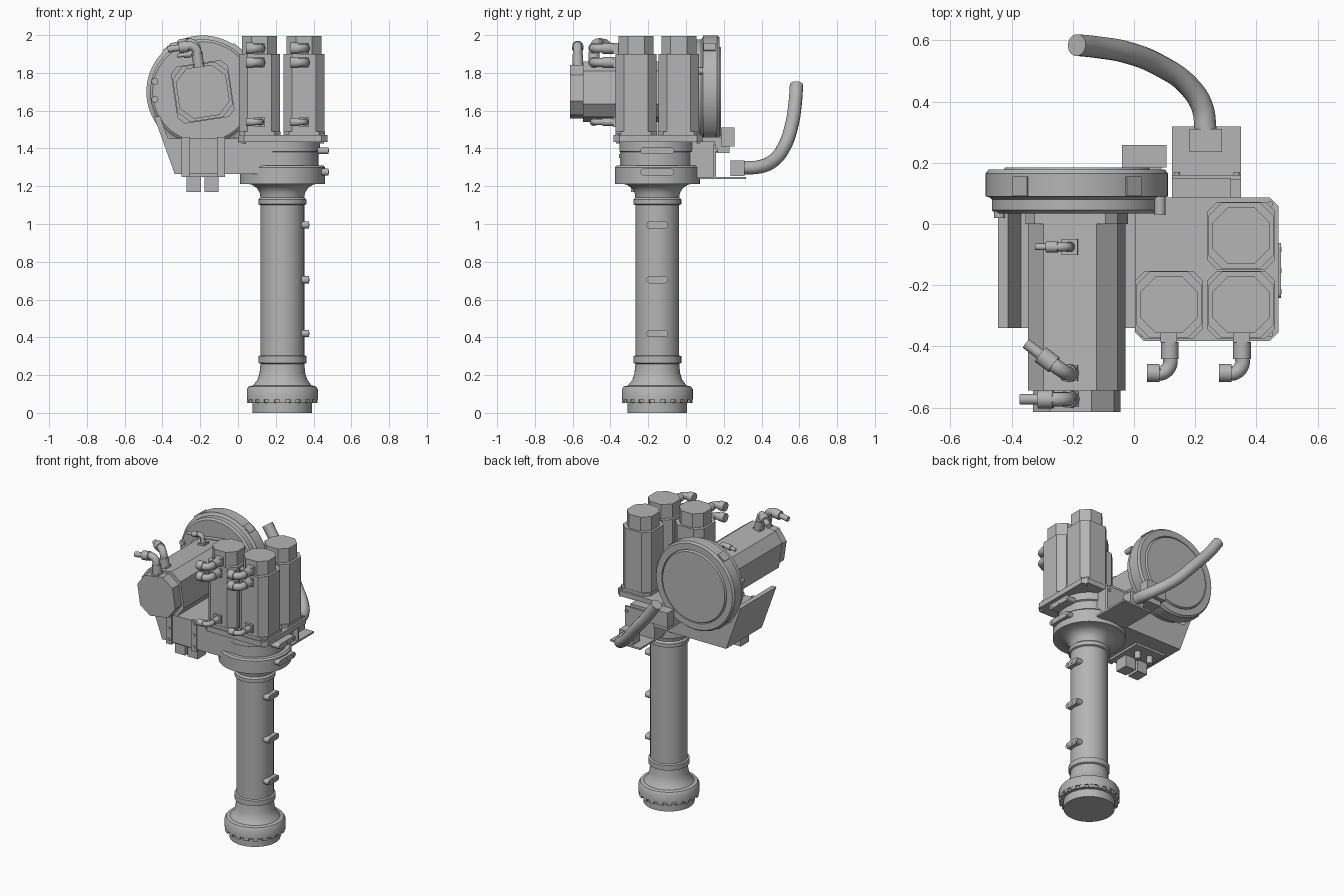
import bpy, bmesh, math
from mathutils import Vector, Matrix

cube = bpy.data.objects.get("Cube")
if cube:
    bpy.data.objects.remove(cube)

grey = bpy.data.materials.new("machine_grey")
grey.use_nodes = True
grey.diffuse_color = (0.46, 0.46, 0.46, 1)
grey.node_tree.nodes["Principled BSDF"].inputs["Base Color"].default_value = grey.diffuse_color

AXIS = Vector((0.235, -0.152, 0))      # column axis
HUB = Vector((-0.187, 0, 1.70))        # drum and side motor axis
TILT = math.radians(-8.5)


def finish(name, bm, matrix=None, smooth=True):
    """Turn a bmesh into a named grey object."""
    if matrix:
        bm.transform(matrix)
    bmesh.ops.recalc_face_normals(bm, faces=bm.faces)
    mesh = bpy.data.meshes.new(name)
    bm.to_mesh(mesh)
    bm.free()
    obj = bpy.data.objects.new(name, mesh)
    bpy.context.collection.objects.link(obj)
    mesh.materials.append(grey)
    if smooth:
        bpy.ops.object.select_all(action='DESELECT')
        obj.select_set(True)
        bpy.context.view_layer.objects.active = obj
        bpy.ops.object.shade_smooth_by_angle(angle=math.radians(35))
    return obj


def box(name, x, y, z, matrix=None):
    bm = bmesh.new()
    bmesh.ops.create_cube(bm, size=1)
    for v in bm.verts:
        v.co = [a + (b - a) * (c + 0.5) for (a, b), c in zip((x, y, z), v.co)]
    return finish(name, bm, matrix, False)


def prism(name, outline, low, high, matrix=None):
    """Extrude a flat outline along local z."""
    bm = bmesh.new()
    face = bm.faces.new([bm.verts.new((u, v, low)) for u, v in outline])
    new = bmesh.ops.extrude_face_region(bm, geom=[face])["geom"]
    for v in new:
        if isinstance(v, bmesh.types.BMVert):
            v.co.z = high
    return finish(name, bm, matrix, False)


def octagon(size, cut):
    h, k = size / 2, size / 2 - cut
    return [(h, -k), (h, k), (k, h), (-k, h), (-h, k), (-h, -k), (-k, -h), (k, -h)]


def lathe(name, profile, matrix, steps=64):
    """Spin a (radius, height) profile about local z."""
    bm = bmesh.new()
    verts = [bm.verts.new((r, 0, z)) for r, z in profile]
    edges = [bm.edges.new(pair) for pair in zip(verts, verts[1:])]
    bmesh.ops.spin(bm, geom=verts + edges, cent=(0, 0, 0), axis=(0, 0, 1),
                   angle=math.tau, steps=steps, use_duplicate=False)
    bmesh.ops.remove_doubles(bm, verts=bm.verts, dist=0.0001)
    return finish(name, bm, matrix)


def rod(name, start, end, radius, sides=24):
    start, end = Vector(start), Vector(end)
    d = end - start
    bm = bmesh.new()
    bmesh.ops.create_cone(bm, cap_ends=True, segments=sides, radius1=radius,
                          radius2=radius, depth=d.length)
    turn = d.to_track_quat('Z', 'Y').to_matrix().to_4x4()
    return finish(name, bm, Matrix.Translation((start + end) / 2) @ turn)


def tube(name, points, radius):
    """Sweep a round section along a smooth path."""
    curve = bpy.data.curves.new(name, 'CURVE')
    curve.dimensions = '3D'
    curve.bevel_depth, curve.bevel_resolution = radius, 5
    curve.use_fill_caps = True
    curve.resolution_u = 10
    spline = curve.splines.new('BEZIER')
    spline.bezier_points.add(len(points) - 1)
    for bp, p in zip(spline.bezier_points, points):
        bp.co = p
        bp.handle_left_type = bp.handle_right_type = 'AUTO'
    obj = bpy.data.objects.new(name, curve)
    bpy.context.collection.objects.link(obj)
    curve.materials.append(grey)
    return obj


def elbow(name, base, out, side, radius, rise, reach):
    """Pipe fitting: collar, bend and end collar."""
    base, out, side = Vector(base), Vector(out).normalized(), Vector(side).normalized()
    bend = base + out * rise
    end = bend + side * reach
    rod(name + "_collar", base, base + out * rise * 0.55, radius * 1.15)
    tube(name + "_bend", [base + out * rise * 0.45, bend - out * radius,
                          bend + side * radius, bend + side * reach * 0.6], radius * 0.95)
    rod(name + "_end", bend + side * reach * 0.45, end, radius * 1.2)


def slot(name, x, z, half, height):
    """Pill-shaped port block with three sockets on the column's left side."""
    y, r = AXIS.y, height / 2
    arc = [math.pi * i / 10 - math.pi / 2 for i in range(11)]
    right = [((half - r) + r * math.cos(a), r * math.sin(a)) for a in arc]
    outline = right + [(-u, -v) for u, v in right]
    face_x = Matrix(((0, 0, 1, 0), (1, 0, 0, y), (0, 1, 0, z), (0, 0, 0, 1)))
    prism(name, outline, x - 0.06, x, face_x)
    for k in (-1, 0, 1):
        yy = y + k * (half - r) * 0.95
        rod(name + "_socket", (x - 0.01, yy, z), (x + 0.002, yy, z), r * 0.45, 12)


# Column, with foot, neck rings and upper flanges
column = Matrix.Translation(AXIS)
lathe("column", [(0, 0), (0.158, 0), (0.158, 0.055), (0.178, 0.055), (0.178, 0.07),
                 (0.188, 0.07), (0.188, 0.125), (0.178, 0.14), (0.155, 0.145),
                 (0.132, 0.175), (0.121, 0.21), (0.116, 0.26), (0.127, 0.265),
                 (0.127, 0.3), (0.116, 0.305), (0.116, 1.1), (0.127, 1.105),
                 (0.127, 1.13), (0.116, 1.14), (0.12, 1.165), (0.135, 1.19),
                 (0.165, 1.21), (0.225, 1.213), (0.225, 1.3), (0.215, 1.31),
                 (0.19, 1.31), (0.19, 1.38), (0.2, 1.385), (0.2, 1.44), (0, 1.44)], column)
for i in range(20):
    turn = column @ Matrix.Rotation(math.tau * i / 20, 4, 'Z')
    box("foot_tooth", (0.16, 0.187), (-0.016, 0.016), (0.052, 0.075), turn)
for z in (0.42, 0.705, 0.995):
    slot("column_port", 0.377, z, 0.058, 0.038)
for z in (1.275, 1.388):
    slot("flange_port", 0.48, z, 0.09, 0.036)

# Mounting plate and three upright motors
plate = Matrix.Translation((0.238, -0.148, 0))
prism("motor_plate", octagon(0.47, 0.03), 1.435, 1.47, plate)
for x, y in ((0.114, -0.264), (0.35, -0.264), (0.35, -0.038)):
    spot = Matrix.Translation((x, y, 0))
    prism("motor_pad", octagon(0.22, 0.03), 1.47, 1.49, spot)
    prism("motor_body", octagon(0.216, 0.045), 1.49, 1.9, spot)
    prism("motor_cap", octagon(0.186, 0.05), 1.9, 1.995, spot)
    if y < -0.2:
        for z, r in ((1.93, 0.025), (1.855, 0.025), (1.54, 0.018)):
            box("fitting_base", (x - 0.027, x + 0.027), (-0.387, -0.33), (z - 0.027, z + 0.027))
            elbow("motor_fitting", (x + 0.003, -0.385, z), (0, -1, 0), (-1, 0, 0), r, 0.102, 0.075)
for x in (0.03, 0.445):
    for y in (-0.36, 0.065):
        rod("plate_bolt", (x, y, 1.425), (x, y, 1.478), 0.01, 12)

# Side bracket with sloping wing (outline in x and z, extruded along y)
to_y = Matrix(((1, 0, 0, 0), (0, 0, 1, 0), (0, 1, 0, 0), (0, 0, 0, 1)))
prism("side_bracket", [(-0.445, 1.57), (-0.335, 1.265), (0.2, 1.265), (0.2, 1.452),
                       (-0.37, 1.452), (-0.412, 1.57)], -0.34, 0.045, to_y)
for x in (-0.278, -0.09):
    box("bracket_strap", (x - 0.02, x + 0.02), (-0.349, -0.33), (1.25, 1.46))
    for z in (1.28, 1.36, 1.44):
        rod("strap_bolt", (x, -0.355, z), (x, -0.34, z), 0.011, 12)
box("bracket_base", (-0.3, -0.07), (-0.32, -0.06), (1.25, 1.27))
for x in (-0.235, -0.14):
    box("bracket_socket", (x - 0.038, x + 0.038), (-0.29, -0.2), (1.17, 1.26))
    rod("bracket_plug", (x, -0.13, 1.2), (x, -0.13, 1.26), 0.02)

# Drum, lathed about the y axis (local z points to the back)
drum = Matrix.Translation(HUB) @ Matrix.Rotation(-math.pi / 2, 4, 'X')
lathe("drum", [(0, 0.035), (0.265, 0.035), (0.278, 0.045), (0.278, 0.08), (0.287, 0.088),
               (0.298, 0.09), (0.298, 0.165), (0.288, 0.178), (0.245, 0.178),
               (0.242, 0.17), (0.235, 0.185), (0, 0.185)], drum, 72)
for a in (52, 128, 232, 308):
    turn = Matrix.Translation(HUB) @ Matrix.Rotation(-math.radians(a), 4, 'Y')
    box("rim_lug", (0.27, 0.304), (0.092, 0.155), (-0.03, 0.03), turn)
for z in (1.66, 1.755):
    rod("drum_bolt", (-0.44, 0.02, z), (-0.44, 0.06, z), 0.018, 16)
rod("drum_peg", (0.085, 0.03, 1.81), (0.085, 0.09, 1.81), 0.018, 16)

# Side motor, tilted about the drum axis (local z points to the front)
tilt = Matrix.Translation(HUB) @ Matrix.Rotation(TILT, 4, 'Y')
forward = tilt @ Matrix.Rotation(math.pi / 2, 4, 'X')
prism("side_motor_pad", octagon(0.305, 0.035), -0.04, 0, forward)
prism("side_motor_body", octagon(0.296, 0.06), 0, 0.545, forward)
prism("side_motor_cap", octagon(0.268, 0.065), 0.545, 0.615, forward)

# Fittings on the side motor
spin = tilt.to_3x3()
for y, top, side, r, rise, reach in ((-0.075, 0.148, (-1, 0, 0), 0.015, 0.06, 0.07),
                                     (-0.487, 0.148, (-1, 0.75, 0), 0.025, 0.115, 0.10),
                                     (-0.573, 0.134, (-1, 0, 0), 0.025, 0.115, 0.09)):
    box("side_fitting_base", (-0.026, 0.026), (y - 0.026, y + 0.026), (top - 0.02, top + 0.012), tilt)
    base, way = tilt @ Vector((0, y, top)), spin @ Vector(side).normalized()
    up = spin @ Vector((0, 0, 1))
    elbow("side_fitting", base, up, way, r, rise, reach)
    tip = base + up * rise + way * reach
    rod("side_fitting_nozzle", tip - way * 0.01, tip + way * 0.06 * r / 0.025, r * 0.7)

# Rear housing, tray and cable block
box("rear_housing", (0.125, 0.315), (-0.1, 0.15), (1.25, 1.44))
box("rear_panel", (0.125, 0.35), (0.145, 0.16), (1.25, 1.42))
box("rear_tray", (0.125, 0.35), (0.06, 0.318), (1.238, 1.25))
box("cable_block", (-0.04, 0.107), (0.185, 0.258), (1.41, 1.51))
box("cable_block_foot", (-0.02, 0.09), (0.04, 0.23), (1.375, 1.46))
for x in (0.14, 0.335):
    rod("panel_bolt", (x, 0.155, 1.39), (x, 0.17, 1.39), 0.01, 12)

# Hose and its fitting
box("hose_fitting", (0.182, 0.288), (0.235, 0.31), (1.255, 1.335))
tube("hose", [(0.235, 0.3, 1.298), (0.222, 0.385, 1.302), (0.175, 0.455, 1.33),
              (0.09, 0.515, 1.4), (-0.02, 0.56, 1.525), (-0.12, 0.578, 1.64),
              (-0.187, 0.585, 1.735)], 0.036)
